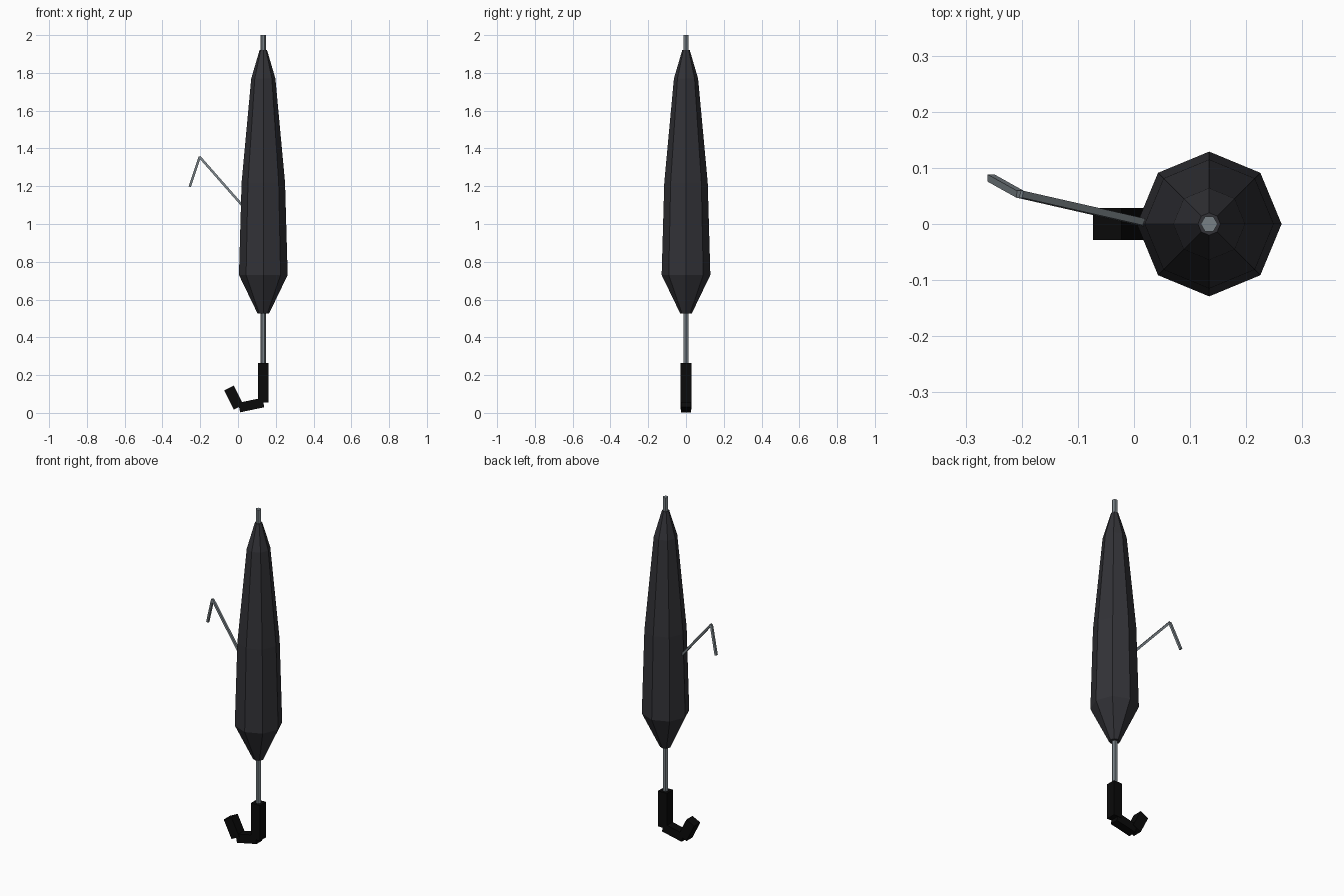
import bpy, bmesh, math
from mathutils import Vector

if "Cube" in bpy.data.objects:
    bpy.data.objects.remove(bpy.data.objects["Cube"])

AXIS_X = 0.134


def material(name, rgb):
    m = bpy.data.materials.new(name)
    m.diffuse_color = (*rgb, 1)
    m.use_nodes = True
    m.node_tree.nodes["Principled BSDF"].inputs["Base Color"].default_value = m.diffuse_color
    return m


FABRIC = material("charcoal fabric", (0.032, 0.032, 0.038))
METAL = material("grey metal", (0.19, 0.22, 0.24))
GRIP = material("black grip", (0.003, 0.003, 0.003))


def finish(name, bm, mat):
    bmesh.ops.recalc_face_normals(bm, faces=bm.faces)
    me = bpy.data.meshes.new(name)
    bm.to_mesh(me)
    bm.free()
    me.materials.append(mat)
    ob = bpy.data.objects.new(name, me)
    bpy.context.collection.objects.link(ob)
    return ob


def lathe(name, profile, sides, mat):
    """Closed, faceted solid of (radius, z) rings around the umbrella axis."""
    bm = bmesh.new()
    rings = []
    for r, z in profile:
        angles = [2 * math.pi * i / sides for i in range(sides)]
        rings.append([bm.verts.new((AXIS_X + r * math.cos(a), r * math.sin(a), z)) for a in angles])
    for lo, hi in zip(rings, rings[1:]):
        for i in range(sides):
            j = (i + 1) % sides
            bm.faces.new((lo[i], lo[j], hi[j], hi[i]))
    bm.faces.new(rings[0])
    bm.faces.new(rings[-1])
    return finish(name, bm, mat)


def bar(name, a, b, radius, sides, mat):
    """Straight prism from a to b; a square one keeps two faces facing front and back."""
    a, b = Vector(a), Vector(b)
    d = (b - a).normalized()
    u = Vector((0, 1, 0)).cross(d).normalized()
    v = d.cross(u)
    bm = bmesh.new()
    ends = []
    for p in (a, b):
        angles = [2 * math.pi * (i + 0.5) / sides for i in range(sides)]
        ends.append([bm.verts.new(p + radius * (u * math.cos(t) + v * math.sin(t))) for t in angles])
    for i in range(sides):
        j = (i + 1) % sides
        bm.faces.new((ends[0][i], ends[0][j], ends[1][j], ends[1][i]))
    bm.faces.new(ends[0])
    bm.faces.new(ends[1])
    return finish(name, bm, mat)


# Folded canopy
lathe("folded_canopy", [(0.03, 0.525), (0.129, 0.73), (0.115, 1.22), (0.064, 1.77), (0.02, 1.92)], 8, FABRIC)

# Shaft and tip
lathe("shaft", [(0.015, 0.24), (0.015, 2.0)], 6, METAL)

# Hooked handle made of three square blocks
half = 0.0285 * math.sqrt(2)
bar("handle_grip", (AXIS_X, 0, 0.055), (AXIS_X, 0, 0.265), half, 4, GRIP)
bar("handle_base", (AXIS_X, 0, 0.055), (0.006, 0, 0.028), 0.0255 * math.sqrt(2), 4, GRIP)
bar("handle_hook_end", (0.003, 0, 0.03), (-0.048, 0, 0.132), half, 4, GRIP)

# Broken rib sticking out of the canopy
bar("rib_inner", (0.03, 0.0, 1.09), (-0.203, 0.053, 1.355), 0.009, 4, METAL)
bar("rib_outer", (-0.203, 0.053, 1.355), (-0.255, 0.082, 1.198), 0.009, 4, METAL)
